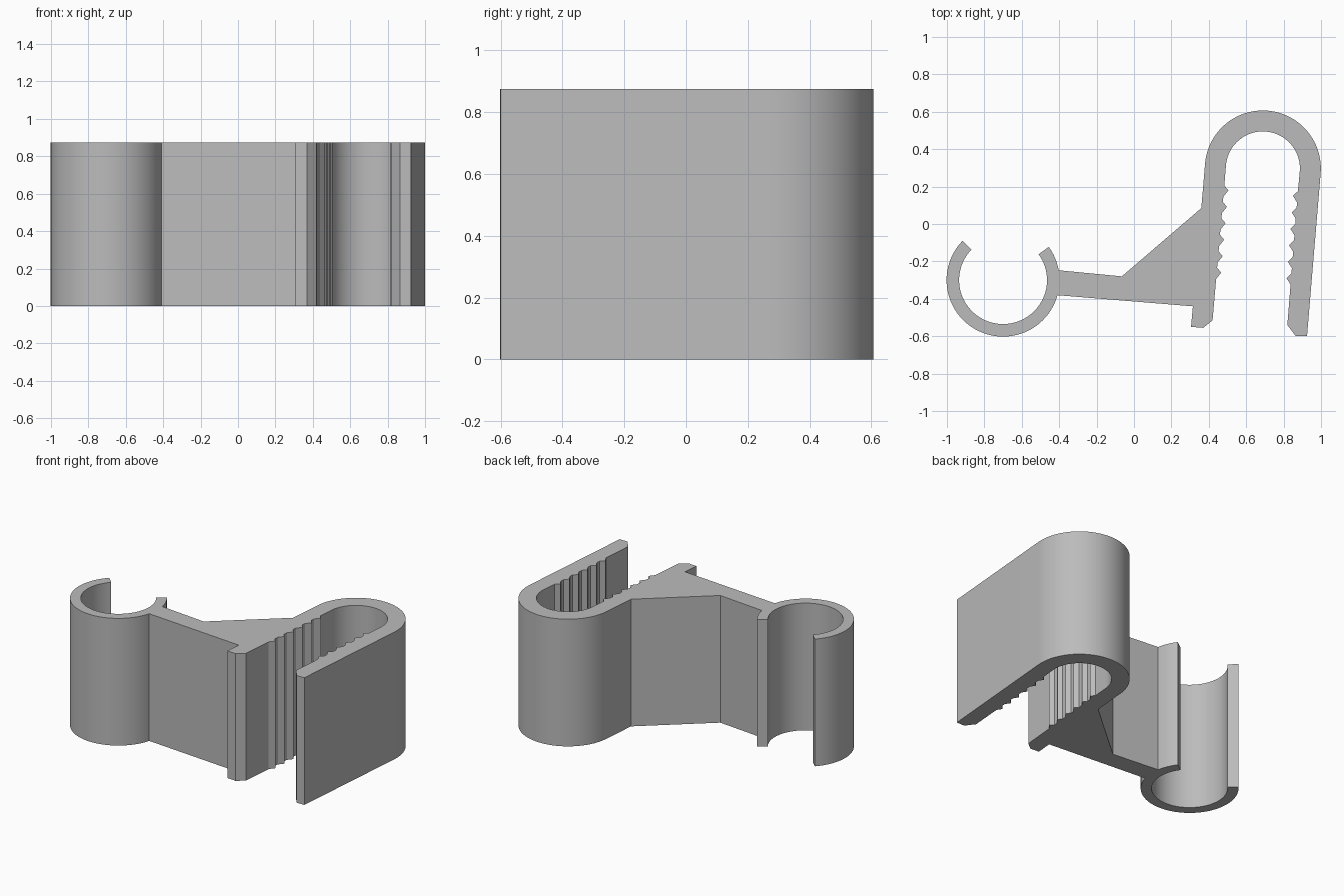
import bpy
import bmesh
from math import cos, sin, radians
from mathutils import Vector

cube = bpy.data.objects.get("Cube")
if cube:
    bpy.data.objects.remove(cube, do_unlink=True)

HEIGHT = 0.875
RING = (-0.70, -0.30)
ARCH = (0.689, 0.297)


def arc(centre, radius, start, end, steps):
    """Points along a circular arc, angles in degrees."""
    angles = [radians(start + (end - start) * i / steps) for i in range(steps + 1)]
    return [Vector((centre[0] + radius * cos(a), centre[1] + radius * sin(a))) for a in angles]


def points(*pairs):
    return [Vector(p) for p in pairs]


def toothed_wall(top, bottom, first, side, count=6, pitch=0.088, depth=0.024):
    """Gripping teeth down a sloping wall, side is +1 or -1 along x."""
    top, bottom = Vector(top), Vector(bottom)
    result = []
    for i in range(count):
        y = first - i * pitch
        for dy, out in ((0.026, 0), (0, depth), (-0.034, 0)):
            t = (top.y - y - dy) / (top.y - bottom.y)
            p = top.lerp(bottom, t)
            result.append(p + Vector((side * out, 0)))
    return result


# Open ring, outer side, from the left tip round to the web
outline = arc(RING, 0.302, 136, 344.5, 48)
# Web underside and the lip at the end of the fixed jaw
outline += points((0.315, -0.44), (0.305, -0.55), (0.37, -0.555), (0.42, -0.515))
# Fixed jaw with teeth, inside of the arch, free leg with teeth
outline += reversed(toothed_wall((0.492, 0.31), (0.42, -0.515), 0.18, 1))
outline += arc(ARCH, 0.198, 175.4, -4.4, 40)
outline += toothed_wall((0.885, 0.285), (0.82, -0.54), 0.15, -1)
# Foot of the free leg
outline += points((0.82, -0.54), (0.865, -0.60), (0.925, -0.60))
# Outside of the arch, gusset and web top
outline += arc(ARCH, 0.31, -4.4, 175.4, 48)
outline += points((0.36, 0.085), (-0.065, -0.28))
# Ring, short arm and inner side
outline += arc(RING, 0.302, 10, 36, 6)
outline += arc(RING, 0.235, 36, -224, 56)

# Extrude the outline into a solid
bm = bmesh.new()
base = bm.faces.new([bm.verts.new((p.x, p.y, 0)) for p in outline])
extruded = bmesh.ops.extrude_face_region(bm, geom=[base], use_keep_orig=True)
top_verts = [g for g in extruded["geom"] if isinstance(g, bmesh.types.BMVert)]
bmesh.ops.translate(bm, verts=top_verts, vec=(0, 0, HEIGHT))
bmesh.ops.recalc_face_normals(bm, faces=bm.faces)
mesh = bpy.data.meshes.new("clip_body")
bm.to_mesh(mesh)
bm.free()

# Plain grey plastic
colour = (0.5, 0.5, 0.5, 1)
grey = bpy.data.materials.new("grey plastic")
grey.use_nodes = True
grey.diffuse_color = colour
grey.node_tree.nodes["Principled BSDF"].inputs["Base Color"].default_value = colour
mesh.materials.append(grey)

clip = bpy.data.objects.new("clip_body", mesh)
bpy.context.collection.objects.link(clip)
bpy.ops.object.select_all(action="DESELECT")
clip.select_set(True)
bpy.context.view_layer.objects.active = clip
bpy.ops.object.shade_smooth_by_angle(angle=radians(25))
